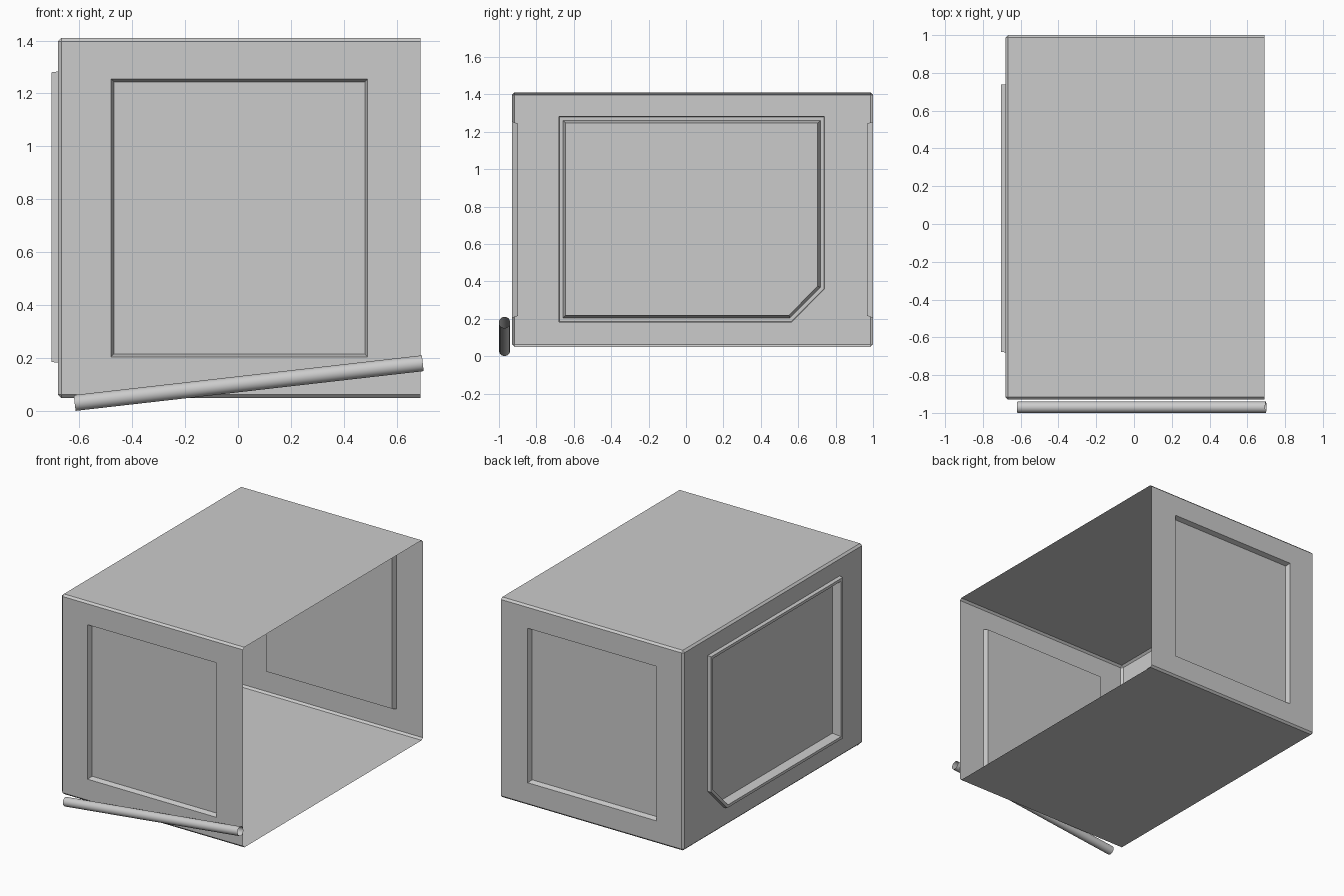
import bpy, bmesh, math
from mathutils import Vector, Matrix

if "Cube" in bpy.data.objects:
    bpy.data.objects.remove(bpy.data.objects["Cube"])

X0, X1, Y0, Y1, Z0, Z1 = -0.68, 0.69, -0.93, 1.0, 0.05, 1.41


def inset(poly, d):
    """Shrink a counter-clockwise 2D outline by d with mitred corners."""
    out = []
    n = len(poly)
    for i in range(n):
        p = Vector(poly[i])
        a = (p - Vector(poly[i - 1])).normalized()
        b = (Vector(poly[(i + 1) % n]) - p).normalized()
        na, nb = Vector((-a.y, a.x)), Vector((-b.y, b.x))
        out.append(p + (na + nb) * (d / (1 + na.dot(nb))))
    return out


def panel(bm, axis, outline, steps, normal):
    """Replace a flat wall by one with a stepped panel; steps are (inset, outward)."""
    normal = Vector(normal)
    bm.normal_update()
    wall = max((f for f in bm.faces if f.normal.dot(normal) > 0.99),
               key=lambda f: f.calc_area())
    edges = list(wall.edges)
    level = wall.calc_center_median()[axis]
    bmesh.ops.delete(bm, geom=[wall], context='FACES_ONLY')

    loops = []
    for d, out in steps:
        w = level + normal[axis] * out
        loops.append([bm.verts.new((w, u, v) if axis == 0 else (u, w, v))
                      for u, v in inset(outline, d)])
    n = len(outline)
    ring = [bm.edges.new((loops[0][i], loops[0][(i + 1) % n])) for i in range(n)]
    bmesh.ops.triangle_fill(bm, edges=edges + ring, use_beauty=True, normal=normal)
    for a, b in zip(loops, loops[1:]):
        for i in range(n):
            j = (i + 1) % n
            bm.faces.new((a[i], a[j], b[j], b[i]))
    bm.faces.new(loops[-1])


# Thin cabinet shell, open on the right, with chamfered edges
bm = bmesh.new()
size = Vector((X1 - X0, Y1 - Y0, Z1 - Z0))
centre = Vector((X0 + X1, Y0 + Y1, Z0 + Z1)) / 2
bmesh.ops.create_cube(bm, size=1,
                      matrix=Matrix.Translation(centre) @ Matrix.Diagonal((*size, 1)))
bm.normal_update()
bmesh.ops.delete(bm, geom=[f for f in bm.faces if f.normal.x > 0.9], context='FACES_ONLY')
bmesh.ops.bevel(bm, geom=[e for e in bm.edges if len(e.link_faces) == 2],
                offset=0.013, segments=1, affect='EDGES', profile=0.5)

# Recessed panels in front and back walls
square = [(-0.48, 0.205), (0.49, 0.205), (0.49, 1.255), (-0.48, 1.255)]
recess = [(0, 0), (0.011, -0.032)]
panel(bm, 1, square, recess, (0, -1, 0))
panel(bm, 1, square, recess, (0, 1, 0))

# Raised frame around the clipped-corner panel in the left wall
clipped = [(-0.68, 0.183), (0.565, 0.183), (0.74, 0.36), (0.74, 1.283), (-0.68, 1.283)]
panel(bm, 0, clipped, [(0, 0), (0.003, 0.025), (0.022, 0.025), (0.036, -0.03)], (-1, 0, 0))

bmesh.ops.recalc_face_normals(bm, faces=bm.faces[:])
bm.normal_update()
top = max(bm.faces, key=lambda f: f.calc_center_median().z)
if top.normal.z < 0:
    bmesh.ops.reverse_faces(bm, faces=bm.faces[:])
mesh = bpy.data.meshes.new("cabinet_shell")
bm.to_mesh(mesh)
bm.free()
bpy.context.collection.objects.link(bpy.data.objects.new("cabinet_shell", mesh))

# Slanted open tube along the bottom of the front
a, b = Vector((-0.617, -0.97, 0.031)), Vector((0.698, -0.97, 0.181))
bpy.ops.mesh.primitive_cylinder_add(vertices=24, radius=0.03, depth=(b - a).length,
                                    end_fill_type='NOTHING', location=(a + b) / 2,
                                    rotation=(b - a).to_track_quat('Z', 'Y').to_euler())
tube = bpy.context.object
tube.name = "front_tube"
bpy.ops.object.shade_smooth_by_angle(angle=math.radians(40))
